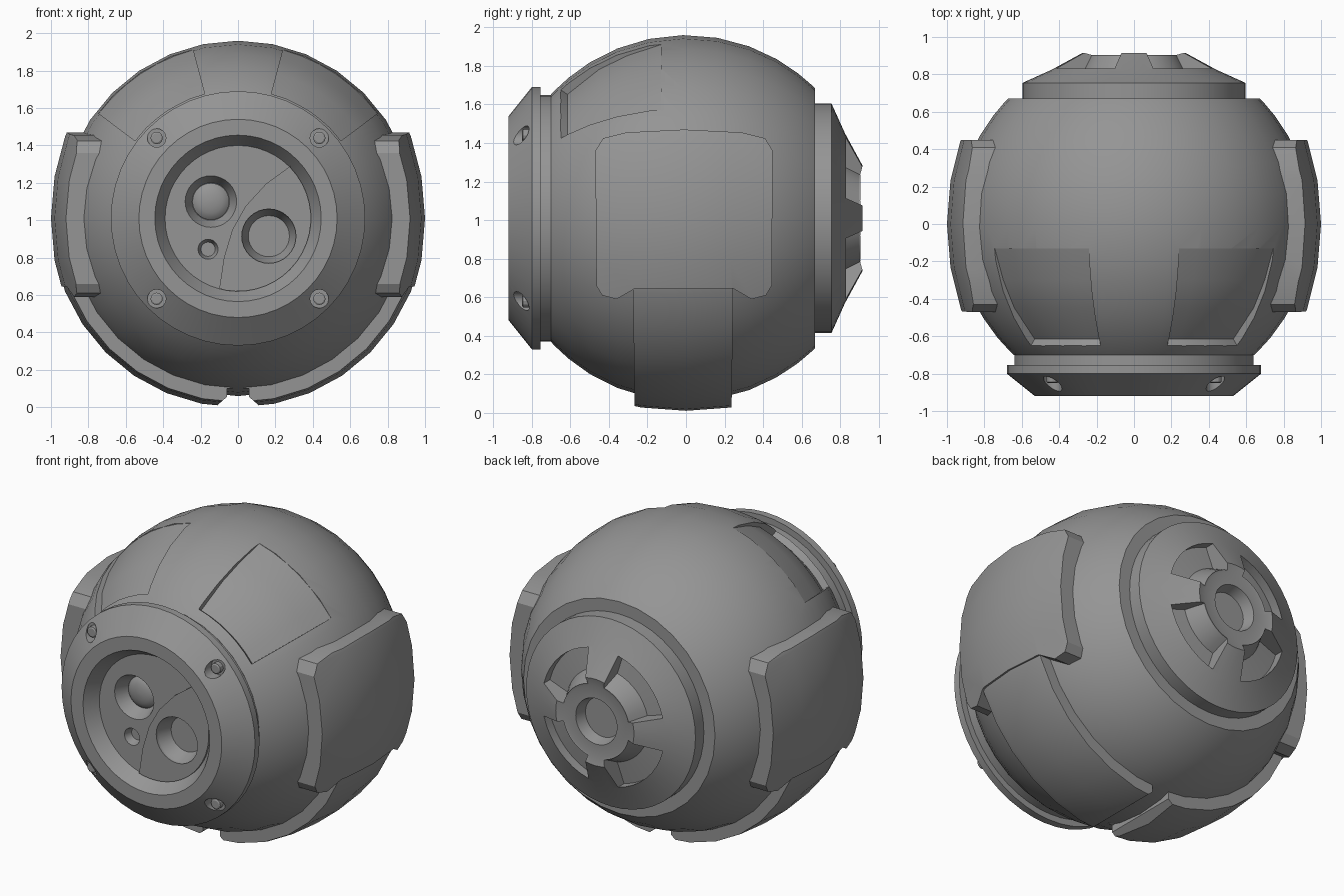
import bpy, bmesh
from math import sin, cos, radians, pi, sqrt

if "Cube" in bpy.data.objects:
    bpy.data.objects.remove(bpy.data.objects["Cube"], do_unlink=True)

C = 1.01          # height of the sphere centre
R = 0.95          # shell radius
SEG = 32
parts = []

grey = bpy.data.materials.new("mid_grey")
grey.use_nodes = True
grey.diffuse_color = (0.3, 0.3, 0.3, 1)
grey.node_tree.nodes["Principled BSDF"].inputs["Base Color"].default_value = (0.3, 0.3, 0.3, 1)


def finish(name, bm, keep):
    bmesh.ops.recalc_face_normals(bm, faces=bm.faces)
    mesh = bpy.data.meshes.new(name)
    bm.to_mesh(mesh)
    bm.free()
    mesh.materials.append(grey)
    ob = bpy.data.objects.new(name, mesh)
    bpy.context.collection.objects.link(ob)
    if keep:
        parts.append(ob)
    return ob


def lathe(name, profile, centre=(0, C), span=None, seg=SEG, tall=1.0, keep=True):
    """Turn (radius, y) points about a y axis; span gives a closed sector in degrees."""
    bm = bmesh.new()
    a0, a1 = span or (0, 360)
    steps = seg + 1 if span else seg
    rings = []
    for i in range(steps):
        a = radians(a0 + (a1 - a0) * i / seg)
        rings.append([bm.verts.new((centre[0] + r * sin(a), y, centre[1] + tall * r * cos(a)))
                      for r, y in profile])
    n = len(profile)
    for i in range(seg):
        p, q = rings[i], rings[(i + 1) % steps]
        for j in range(n if span else n - 1):
            k = (j + 1) % n
            bm.faces.new((p[j], p[k], q[k], q[j]))
    if span:
        bm.faces.new(rings[0])
        bm.faces.new(rings[-1])
    else:
        bm.faces.new([ring[0] for ring in rings])
        bm.faces.new([ring[-1] for ring in rings])
    return finish(name, bm, keep)


def prism(name, outline, axis, lo, hi, keep=True):
    """Extrude a flat outline along x or y."""
    bm = bmesh.new()
    put = (lambda t, u, v: (t, u, v)) if axis == "x" else (lambda t, u, v: (u, t, v))
    a, b = [[bm.verts.new(put(t, u, v)) for u, v in outline] for t in (lo, hi)]
    for i in range(len(a)):
        k = (i + 1) % len(a)
        bm.faces.new((a[i], a[k], b[k], b[i]))
    bm.faces.new(a)
    bm.faces.new(b)
    return finish(name, bm, keep)


def combine(ob, cutter, operation="DIFFERENCE", discard=True):
    mod = ob.modifiers.new("cut", "BOOLEAN")
    mod.operation, mod.solver, mod.object = operation, "EXACT", cutter
    bpy.context.view_layer.objects.active = ob
    bpy.ops.object.modifier_apply(modifier=mod.name)
    if discard:
        bpy.data.objects.remove(cutter, do_unlink=True)


def ball(radius, y0, y1, steps, stretch=1.0):
    ys = [y0 + (y1 - y0) * (1 - cos(pi * i / steps)) / 2 for i in range(steps + 1)]
    return [(sqrt(max(radius ** 2 - y * y, 0.0001)), y * stretch) for y in ys]


# Shell with two sunken brow pockets that end in a sloped lip
shell = lathe("shell", ball(R, -0.7, 0.67, 12))
pocket = [(0.932, -0.13), (0.875, -0.3), (0.8, -0.45), (0.665, -0.615),
          (0.7, -0.665), (1.2, -0.665), (1.2, -0.13)]
for span in ((15, 53), (-53, -15)):
    combine(shell, lathe("pocket_cutter", pocket, span=span, seg=6, keep=False))

# Side plates, flatter than the shell, and straps running under it
half_outline = [(0, 1.47), (0.3, 1.455), (0.42, 1.425), (0.46, 1.36), (0.455, 0.66),
                (0.425, 0.61), (0.35, 0.59), (0.255, 0.645)]
plate_outline = [(y - 0.01, z) for y, z in half_outline]
plate_outline += [(-y - 0.01, z) for y, z in reversed(half_outline[1:])]
strap_outline = [(-0.265, -0.1), (0.235, -0.1), (0.245, 0.66), (-0.275, 0.66)]
gap = [(-0.18, -0.05), (0.18, -0.05), (0.06, 0.055), (0.06, 0.1), (-0.06, 0.1), (-0.06, 0.055)]
for side, name in ((1, "left"), (-1, "right")):
    plate = lathe(name + "_side_plate", ball(1.0, -0.995, 0.995, 16, 1.2), tall=1.15)
    combine(plate, prism("plate_cutter", plate_outline, "x", side * 0.6, side * 1.2, False),
            "INTERSECT")
    strap = lathe(name + "_strap", ball(1.0, -0.995, 0.995, 16, 1.2), (0, 1.0))
    combine(strap, prism("strap_cutter", strap_outline, "x", side * 0.03, side * 1.2, False),
            "INTERSECT")
    combine(strap, prism("gap_cutter", gap, "y", -0.5, 0.5, False))

# Front bezel with a dished face
bezel = lathe("front_bezel", [(0.64, -0.6), (0.64, -0.755), (0.68, -0.755), (0.68, -0.8),
                              (0.53, -0.92), (0.445, -0.92), (0.39, -0.835)], seg=48)

# Raised half of the face, bounded by a curved seam
seam = [(0.28, 1.29), (0.15, 1.195), (0.04, 1.075), (-0.03, 0.95), (-0.075, 0.8), (-0.1, 0.635)]
rim = [(0.39 * cos(radians(a)), C + 0.39 * sin(radians(a))) for a in range(-100, 45, 8)]
face_plate = prism("face_plate", seam + rim, "y", -0.85, -0.82)

# Lens sockets: x, z, outer radius, inner radius, floor depth
for x, z, outer, inner, floor in ((-0.145, 1.1, 0.14, 0.1, -0.75),
                                  (0.165, 0.915, 0.145, 0.11, -0.75),
                                  (-0.16, 0.845, 0.055, 0.038, -0.785)):
    socket = lathe("socket_cutter", [(outer, -1), (outer, -0.84), (inner, floor)],
                   (x, z), keep=False)
    combine(face_plate, socket, discard=False)
    combine(bezel, socket)
lathe("lens", [(0.1 * cos(a), -0.745 - 0.04 * sin(a)) for a in (0, 0.3, 0.6, 0.9, 1.2, 1.5)],
      (-0.145, 1.1))

# Recessed screws on the bezel slope
for sx in (-1, 1):
    for sz in (-1, 1):
        spot = (sx * 0.435, C + sz * 0.43)
        combine(bezel, lathe("screw_cutter", [(0.05, -1), (0.05, -0.815)], spot, seg=16, keep=False))
        side = "left" if sx > 0 else "right"
        lathe(("upper_" if sz > 0 else "lower_") + side + "_screw",
              [(0.033, -0.8), (0.033, -0.845), (0.025, -0.85)], spot, seg=12)

# Rear cap with hollow hub and four slots between the struts
cap = lathe("rear_cap", [(0.595, 0.6), (0.595, 0.755), (0.44, 0.825), (0.275, 0.915),
                         (0.22, 0.9), (0.145, 0.9), (0.125, 0.83)], seg=48)
slot = [(0.235, 0.898), (0.29, 0.79), (0.43, 0.77), (0.43, 1.0), (0.235, 1.0)]
for turn in range(45, 360, 90):
    combine(cap, lathe("slot_cutter", slot, span=(turn - 31, turn + 31), seg=8, keep=False))

# Smooth curved faces, keep edges crisp
bpy.ops.object.select_all(action="DESELECT")
for ob in parts:
    ob.select_set(True)
bpy.context.view_layer.objects.active = parts[0]
bpy.ops.object.shade_smooth_by_angle(angle=radians(25))
